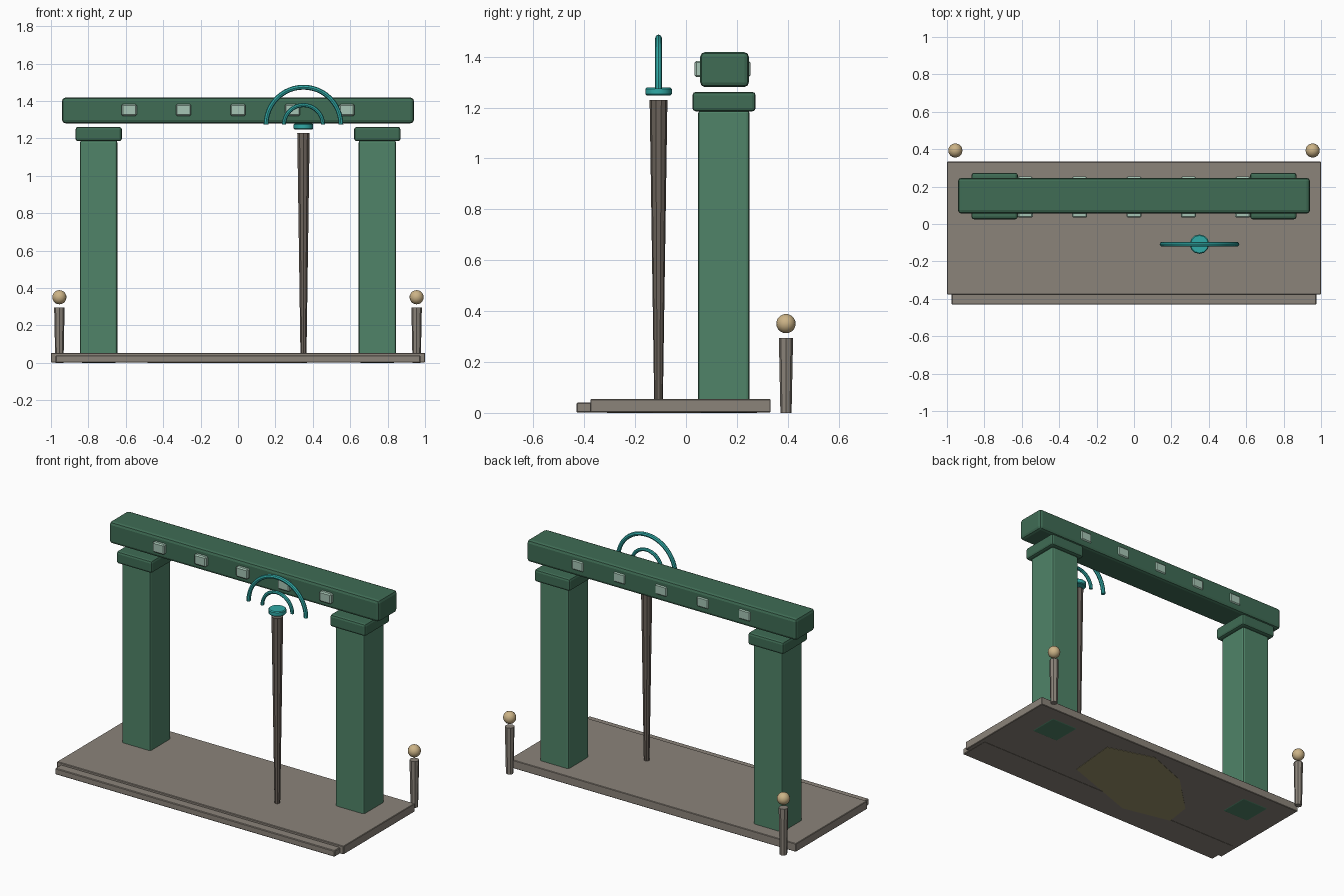
import bpy, bmesh, math
from mathutils import Vector

if "Cube" in bpy.data.objects:
    bpy.data.objects.remove(bpy.data.objects["Cube"])


def mat(name, r, g, b):
    m = bpy.data.materials.new(name)
    m.diffuse_color = (r, g, b, 1)
    m.use_nodes = True
    m.node_tree.nodes["Principled BSDF"].inputs["Base Color"].default_value = m.diffuse_color
    return m


PILLAR = mat("pillar_green", 0.08, 0.23, 0.14)
DARK = mat("dark_green", 0.05, 0.15, 0.09)
PALE = mat("pale_jade", 0.38, 0.56, 0.46)
STONE = mat("stone", 0.26, 0.23, 0.195)
WOOD = mat("wood", 0.15, 0.125, 0.105)
TEAL = mat("teal", 0.03, 0.40, 0.38)
SAND = mat("sand", 0.60, 0.45, 0.24)
EARTH = mat("earth", 0.33, 0.29, 0.15)


def finish(name, bm, material, smooth=False):
    bmesh.ops.recalc_face_normals(bm, faces=bm.faces)
    me = bpy.data.meshes.new(name)
    bm.to_mesh(me)
    bm.free()
    me.materials.append(material)
    ob = bpy.data.objects.new(name, me)
    bpy.context.collection.objects.link(ob)
    if smooth:
        bpy.ops.object.select_all(action='DESELECT')
        ob.select_set(True)
        bpy.context.view_layer.objects.active = ob
        bpy.ops.object.shade_smooth_by_angle(angle=math.radians(35))
    return ob


def box(name, lo, hi, material, bevel=0.0, segments=2):
    bm = bmesh.new()
    bmesh.ops.create_cube(bm, size=1)
    lo, hi = Vector(lo), Vector(hi)
    for v in bm.verts:
        v.co = (lo + hi) / 2 + v.co * (hi - lo)
    if bevel:
        bmesh.ops.bevel(bm, geom=bm.edges[:], offset=bevel, segments=segments,
                        profile=0.5, affect='EDGES')
    return finish(name, bm, material)


def cone(name, x, y, z0, z1, r0, r1, sides, material, bevel=0.0):
    bm = bmesh.new()
    bmesh.ops.create_cone(bm, cap_ends=True, segments=sides,
                          radius1=r0, radius2=r1, depth=z1 - z0)
    if bevel:
        rims = [e for e in bm.edges
                if abs(e.verts[0].co.z - e.verts[1].co.z) < 1e-5]
        bmesh.ops.bevel(bm, geom=rims, offset=bevel, segments=1, affect='EDGES')
    bmesh.ops.translate(bm, verts=bm.verts, vec=(x, y, (z0 + z1) / 2))
    return finish(name, bm, material, True)


def half_ring(name, centre, radius, tube, material, steps=24, sides=8):
    bm = bmesh.new()
    rings = []
    for i in range(steps + 1):
        a = math.pi * i / steps
        out = Vector((math.cos(a), 0, math.sin(a)))
        ring = []
        for j in range(sides):
            t = 2 * math.pi * j / sides
            p = out * (radius + tube * math.cos(t)) + Vector((0, tube * math.sin(t), 0))
            ring.append(bm.verts.new(Vector(centre) + p))
        rings.append(ring)
    for a, b in zip(rings, rings[1:]):
        for j in range(sides):
            k = (j + 1) % sides
            bm.faces.new((a[j], a[k], b[k], b[j]))
    bm.faces.new(rings[0])
    bm.faces.new(rings[-1])
    return finish(name, bm, material, True)


# Platform, front step and the irregular bed beneath
box("platform", (-1, -0.376, 0.002), (1, 0.333, 0.054), STONE, 0.003, 1)
box("front_step", (-0.975, -0.431, 0.001), (0.975, -0.23, 0.04), STONE, 0.004, 1)
outline = [(0.37, 0.19), (0.07, 0.28), (-0.215, 0.17), (-0.46, -0.07),
           (-0.485, -0.24), (-0.17, -0.31), (0.34, -0.13)]
bm = bmesh.new()
face = bm.faces.new([bm.verts.new((x, y, 0.0)) for x, y in outline])
ext = bmesh.ops.extrude_face_region(bm, geom=[face])
bmesh.ops.translate(bm, vec=(0, 0, 0.01),
                    verts=[g for g in ext["geom"] if isinstance(g, bmesh.types.BMVert)])
finish("ground_bed", bm, EARTH)

# Pillars, capitals and small lamp posts, one set per side
for side, s in (("left", -1), ("right", 1)):
    x = s * 0.745
    box(side + "_pillar", (x - 0.1, 0.048, 0), (x + 0.1, 0.25, 1.19), PILLAR, 0.012)
    box(side + "_capital", (x - 0.124, 0.025, 1.185), (x + 0.124, 0.274, 1.262), DARK, 0.014)
    cone(side + "_lamp_post", s * 0.955, 0.393, 0, 0.295, 0.022, 0.028, 8, STONE)
    bm = bmesh.new()
    bmesh.ops.create_uvsphere(bm, u_segments=16, v_segments=10, radius=0.038)
    bmesh.ops.translate(bm, verts=bm.verts, vec=(s * 0.955, 0.393, 0.351))
    finish(side + "_lamp_globe", bm, SAND, True)

# Lintel with inlaid blocks showing front and back
box("lintel", (-0.941, 0.056, 1.281), (0.941, 0.247, 1.418), DARK, 0.018)
for i in range(5):
    x = (i - 2) * 0.291
    box(f"inlay_{i + 1}", (x - 0.041, 0.034, 1.32), (x + 0.041, 0.253, 1.384), PALE, 0.007, 1)

# Staff with disc and two arches
cone("staff", 0.35, -0.108, 0.04, 1.23, 0.017, 0.035, 10, WOOD)
cone("staff_disc", 0.35, -0.108, 1.248, 1.279, 0.052, 0.052, 12, TEAL, 0.005)
half_ring("outer_arch", (0.35, -0.108, 1.274), 0.2, 0.013, TEAL)
half_ring("inner_arch", (0.35, -0.108, 1.274), 0.104, 0.011, TEAL)
